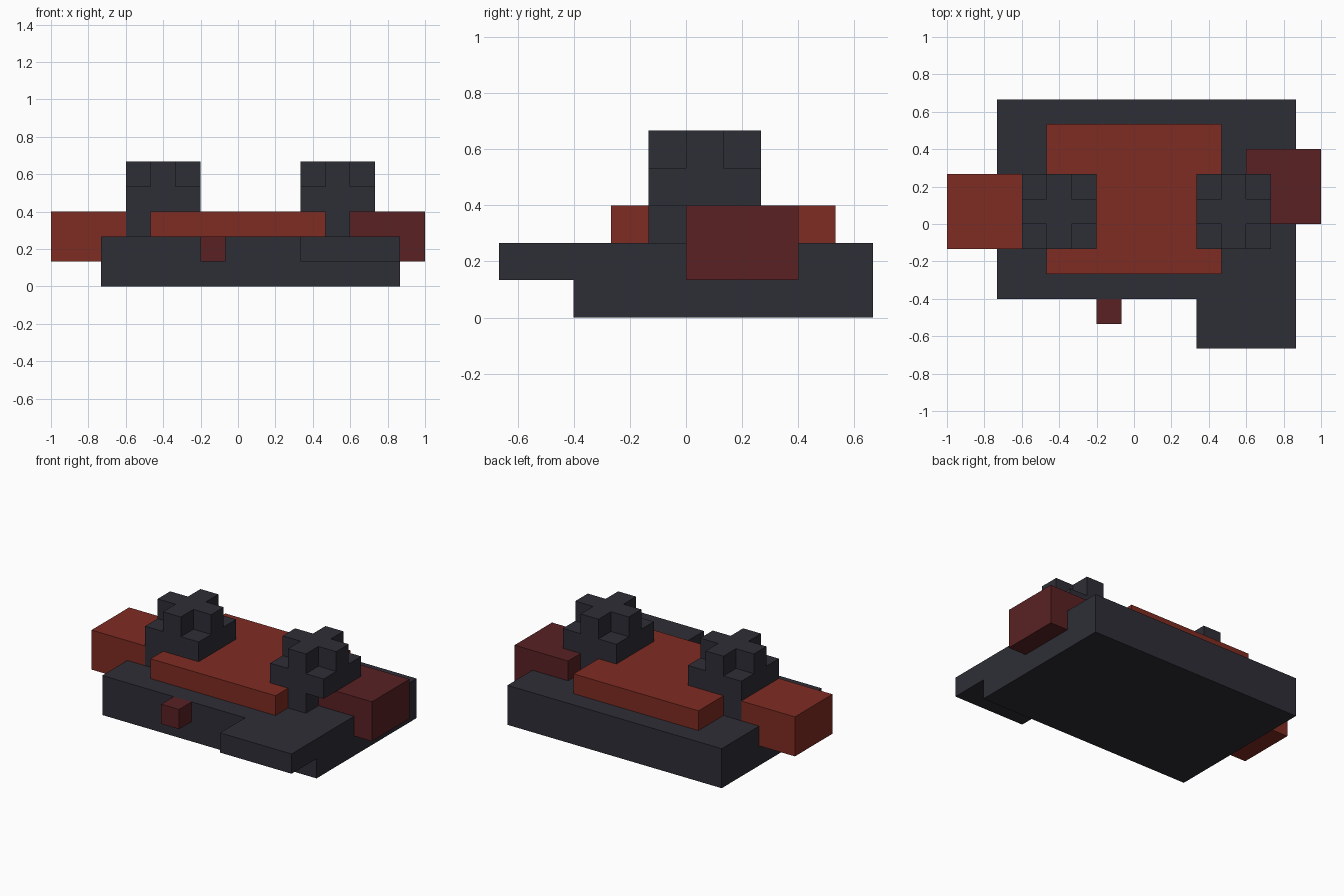
import bpy, bmesh

if "Cube" in bpy.data.objects:
    bpy.data.objects.remove(bpy.data.objects["Cube"])

U = 2 / 15  # one grid cell


def material(name, rgb):
    m = bpy.data.materials.new(name)
    m.diffuse_color = (*rgb, 1)
    m.use_nodes = True
    m.node_tree.nodes["Principled BSDF"].inputs["Base Color"].default_value = m.diffuse_color
    return m


CHARCOAL = material("charcoal", (0.027, 0.027, 0.037))
RUST = material("rust red", (0.212, 0.025, 0.016))
MAROON = material("maroon", (0.100, 0.0155, 0.0175))


def cells(x, y, z):
    """All grid cells in a box given as (low, high) pairs."""
    return {(i, j, k) for i in range(*x) for j in range(*y) for k in range(*z)}


def block(name, filled, mat, offset=(0, 0, 0)):
    """Flat-sided solid that keeps only the outer faces of its cells."""
    bm = bmesh.new()
    corners = {}

    def vert(p):
        if p not in corners:
            corners[p] = bm.verts.new([(c + o) * U for c, o in zip(p, offset)])
        return corners[p]

    for cell in filled:
        for axis in range(3):
            for side in (0, 1):
                near = list(cell)
                near[axis] += 2 * side - 1
                if tuple(near) in filled:
                    continue
                quad = []
                for a, b in ((0, 0), (1, 0), (1, 1), (0, 1)):
                    p = list(cell)
                    p[axis] += side
                    p[(axis + 1) % 3] += a
                    p[(axis + 2) % 3] += b
                    quad.append(vert(tuple(p)))
                bm.faces.new(quad if side else quad[::-1])
    # merge coplanar cells into large flat faces
    bmesh.ops.dissolve_limit(bm, angle_limit=0.01, verts=bm.verts[:], edges=bm.edges[:])
    mesh = bpy.data.meshes.new(name)
    bm.to_mesh(mesh)
    bm.free()
    mesh.materials.append(mat)
    obj = bpy.data.objects.new(name, mesh)
    bpy.context.collection.objects.link(obj)


HALF = (0.5, 0, 0)  # x positions sit on half cells

# base with a raised ledge at the front right
block("base", cells((-6, 6), (-3, 5), (0, 2)) | cells((2, 6), (-5, -3), (1, 2)), CHARCOAL, HALF)

# raised deck plate
block("deck", cells((-4, 3), (-2, 4), (2, 3)), RUST, HALF)

# side blocks and front knob
block("left_block", cells((-8, -6), (-1, 2), (1, 2)) | cells((-8, -5), (-1, 2), (2, 3)), RUST, HALF)
block("right_block", cells((6, 7), (0, 3), (1, 2)) | cells((4, 7), (0, 3), (2, 3)), MAROON, HALF)
block("front_knob", cells((-2, -1), (-4, -3), (1, 2)), MAROON, HALF)

# towers: square tier, cross-shaped top, and a foot beside the deck
for name, x, foot in (("left_tower", -5, -5), ("right_tower", 2, 3)):
    tier = cells((x, x + 3), (-1, 2), (3, 4))
    cross = cells((x + 1, x + 2), (-1, 2), (4, 5)) | cells((x, x + 3), (0, 1), (4, 5))
    block(name, tier | cross | cells((foot, foot + 1), (-1, 2), (2, 3)), CHARCOAL, HALF)
